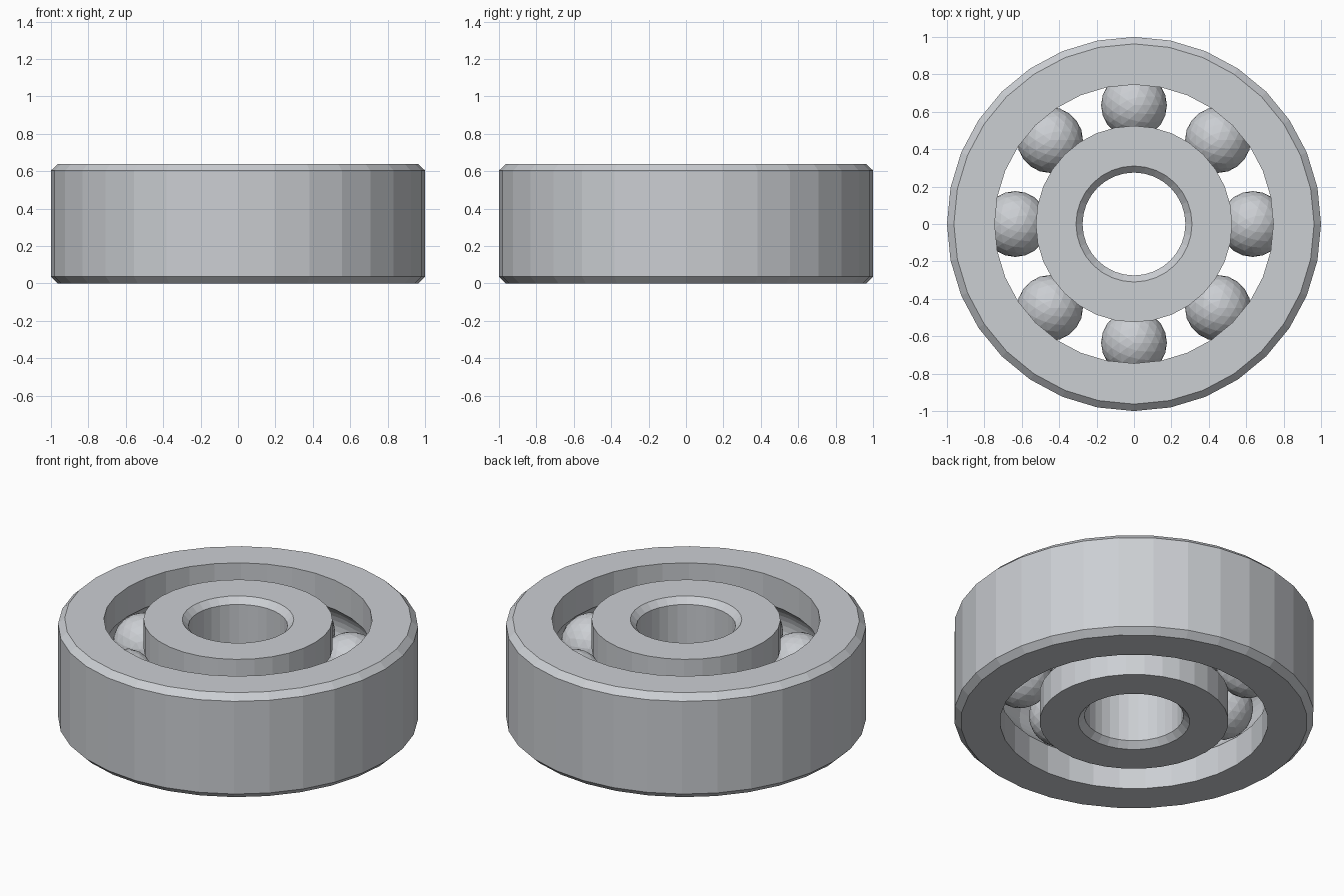
import bpy, bmesh
from math import cos, sin, pi, asin, sqrt, tau
from mathutils import Matrix

cube = bpy.data.objects.get("Cube")
if cube:
    bpy.data.objects.remove(cube)

HEIGHT, SEGMENTS, BALLS = 0.64, 32, 8
MID = HEIGHT / 2
PITCH = 0.635          # radius of the circle of ball centres
BALL_R = 0.176
GROOVE_R = 0.179
CHAMFER = 0.036

steel = bpy.data.materials.new("brushed steel grey")
steel.use_nodes = True
colour = (0.60, 0.62, 0.65, 1)
steel.diffuse_color = colour
steel.node_tree.nodes["Principled BSDF"].inputs["Base Color"].default_value = colour


def add_object(name, bm):
    mesh = bpy.data.meshes.new(name)
    bmesh.ops.recalc_face_normals(bm, faces=bm.faces)
    bm.to_mesh(mesh)
    bm.free()
    mesh.materials.append(steel)
    obj = bpy.data.objects.new(name, mesh)
    bpy.context.collection.objects.link(obj)
    return obj


def lathe(name, profile):
    """Revolve a closed (radius, z) profile around the z axis."""
    bm = bmesh.new()
    rings = [[bm.verts.new((r * cos(i * tau / SEGMENTS), r * sin(i * tau / SEGMENTS), z))
              for r, z in profile] for i in range(SEGMENTS)]
    n = len(profile)
    for i in range(SEGMENTS):
        a, b = rings[i], rings[(i + 1) % SEGMENTS]
        for j in range(n):
            k = (j + 1) % n
            bm.faces.new((a[j], b[j], b[k], a[k]))
    return add_object(name, bm)


def groove(wall, steps=10):
    """Ball track cut into a wall, listed from bottom to top."""
    side = 1 if wall > PITCH else -1
    limit = asin(sqrt(GROOVE_R**2 - (wall - PITCH)**2) / GROOVE_R)
    angles = [limit * (2 * i / steps - 1) for i in range(steps + 1)]
    return [(PITCH + side * GROOVE_R * cos(t), MID + GROOVE_R * sin(t)) for t in angles]


def chamfered(wall, face):
    """Chamfered plain wall, listed from top to bottom."""
    return [(face, HEIGHT), (wall, HEIGHT - CHAMFER), (wall, CHAMFER), (face, 0)]


# Races: one grooved wall and one chamfered wall each
for name, track, wall, face in (("outer_race", 0.745, 1.0, 0.963),
                                ("inner_race", 0.525, 0.275, 0.31)):
    lathe(name, [(track, 0)] + groove(track) + [(track, HEIGHT)] + chamfered(wall, face))

# Balls
for i in range(BALLS):
    bm = bmesh.new()
    bmesh.ops.create_icosphere(bm, subdivisions=3, radius=BALL_R)
    ball = add_object(f"ball_{i + 1}", bm)
    angle = i * tau / BALLS
    ball.matrix_world = Matrix.Translation((PITCH * cos(angle), PITCH * sin(angle), MID))
